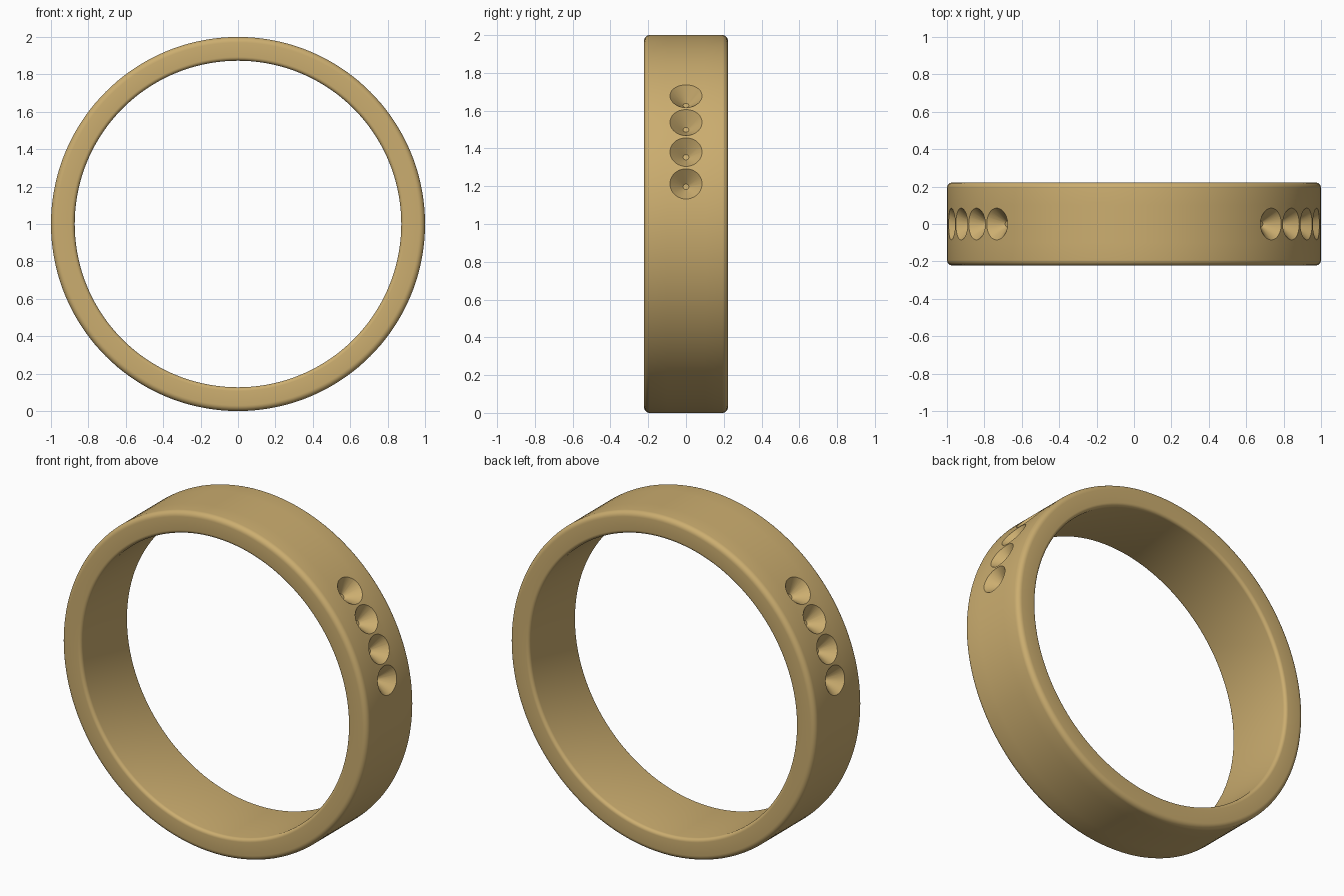
import bpy, bmesh, math
from mathutils import Matrix, Vector

if "Cube" in bpy.data.objects:
    bpy.data.objects.remove(bpy.data.objects["Cube"])

R_OUT, R_IN, HALF_W = 1.0, 0.873, 0.222
CENTRE = Vector((0, 0, 1))

gold = bpy.data.materials.new("gold")
gold.diffuse_color = (0.60, 0.42, 0.16, 1)
gold.use_nodes = True
gold.node_tree.nodes["Principled BSDF"].inputs["Base Color"].default_value = gold.diffuse_color


def make_object(name, bm):
    mesh = bpy.data.meshes.new(name)
    bm.to_mesh(mesh)
    bm.free()
    obj = bpy.data.objects.new(name, mesh)
    bpy.context.collection.objects.link(obj)
    mesh.materials.append(gold)
    return obj


def fillet(r, y, f, start):
    """Quarter-circle corner points in (radius, y)."""
    return [(r + f * math.cos(math.radians(start + 15 * i)),
             y + f * math.sin(math.radians(start + 15 * i))) for i in range(7)]


# Band cross-section: larger rounding outside, smaller inside
fo, fi = 0.03, 0.02
profile = (fillet(R_OUT - fo, HALF_W - fo, fo, 0)
           + fillet(R_IN + fi, HALF_W - fi, fi, 90)
           + fillet(R_IN + fi, -HALF_W + fi, fi, 180)
           + fillet(R_OUT - fo, -HALF_W + fo, fo, 270)
           + [(R_OUT, -0.1), (R_OUT, 0.1)])

# Band: sweep the section around the y axis
SEG = 144
bm = bmesh.new()
rings = []
for s in range(SEG):
    a = 2 * math.pi * s / SEG
    rings.append([bm.verts.new((r * math.cos(a), y, 1 + r * math.sin(a))) for r, y in profile])
n = len(profile)
for s in range(SEG):
    A, B = rings[s], rings[(s + 1) % SEG]
    for i in range(n):
        j = (i + 1) % n
        bm.faces.new((A[i], A[j], B[j], B[i]))
bmesh.ops.recalc_face_normals(bm, faces=bm.faces)
band = make_object("ring_band", bm)

# Conical stone seats: four on each upper shoulder
bm = bmesh.new()
tip, top = 0.925, 1.002
for k in range(4):
    a = math.radians(12.3 + 10.15 * k)
    for side in (1, -1):
        d = Vector((side * math.cos(a), 0, math.sin(a)))
        rot = d.to_track_quat('Z', 'Y').to_matrix().to_4x4()
        pos = Matrix.Translation(CENTRE + d * (tip + top) / 2)
        bmesh.ops.create_cone(bm, cap_ends=True, segments=40, radius1=0.015,
                              radius2=0.087, depth=top - tip, matrix=pos @ rot)
cutter = make_object("seat_cutter", bm)
cutter.hide_render = True

mod = band.modifiers.new("seats", 'BOOLEAN')
mod.operation, mod.solver, mod.object = 'DIFFERENCE', 'EXACT', cutter
bpy.context.view_layer.objects.active = band
band.select_set(True)
bpy.ops.object.modifier_apply(modifier=mod.name)
bpy.data.objects.remove(cutter)
bpy.ops.object.shade_smooth_by_angle(angle=math.radians(30))
